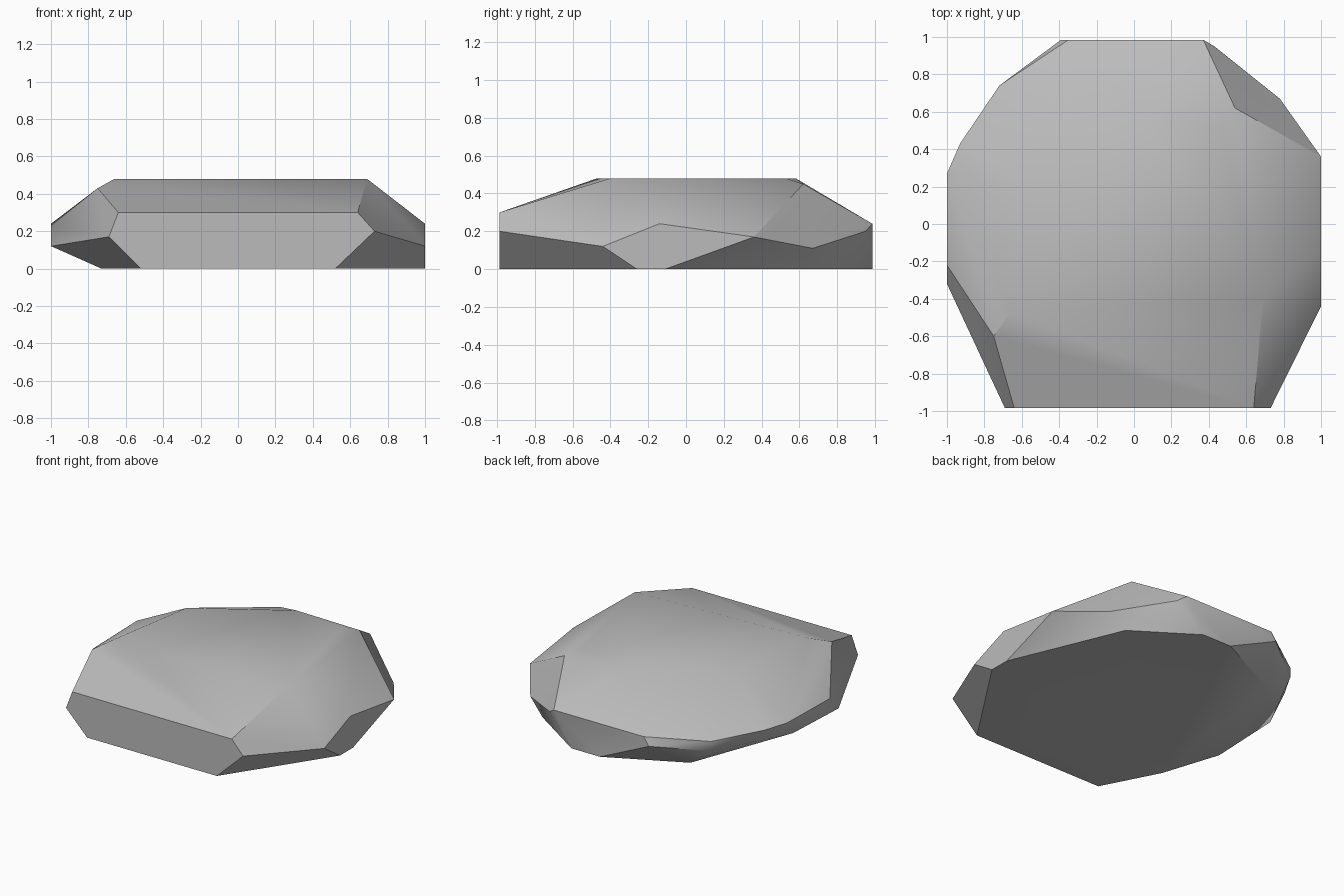
import bpy
import bmesh
import math

cube = bpy.data.objects.get("Cube")
if cube:
    bpy.data.objects.remove(cube, do_unlink=True)

# Single stone grey
stone = bpy.data.materials.new("stone_grey")
stone.use_nodes = True
grey = (0.5, 0.5, 0.5, 1.0)
stone.diffuse_color = grey
stone.node_tree.nodes["Principled BSDF"].inputs["Base Color"].default_value = grey

TOP, FRONT, BACK = 0.48, -0.985, 0.985

# Flat crown of the boulder
crown = [(x, y, TOP) for x, y in
         [(-.66, -.47), (.69, -.40), (.47, .53), (.06, .58), (-.55, .2)]]
# Footprint on the ground
foot = [(x, y, 0) for x, y in
        [(-.52, FRONT), (.52, FRONT), (1, -.26), (1, -.11), (.66, .70),
         (.23, BACK), (0, BACK), (-.54, .72), (-.73, -.58)]]
# Corners of the upright front and back facets
front = [(x, FRONT, z) for x, z in
         [(.73, .20), (.64, .30), (-.64, .30), (-.69, .17)]]
back = [(x, BACK, z) for x, z in [(.37, .24), (-.35, .24), (-.39, .18)]]
# Widest corners down each flank
left_flank = [(1, -.44, .12), (1, -.14, .24), (1, .36, .17),
              (.78, .67, .11), (.43, .95, .20), (.54, .62, .45)]
right_flank = [(-.75, -.60, .43), (-1, -.22, .23), (-1, -.32, .12),
               (-1, .27, .24), (-1, .20, .14), (-.93, .43, .23),
               (-.72, .74, .21), (-.72, .74, .14)]

# Wrap the corners into one faceted stone
bm = bmesh.new()
for p in crown + foot + front + back + left_flank + right_flank:
    bm.verts.new(p)
hull = bmesh.ops.convex_hull(bm, input=bm.verts[:])
loose = {v for v in hull["geom_interior"] + hull["geom_unused"]
         if isinstance(v, bmesh.types.BMVert) and not v.link_faces}
bmesh.ops.delete(bm, geom=list(loose), context='VERTS')
# Merge nearly flat triangles into broad facets
bmesh.ops.dissolve_limit(bm, angle_limit=math.radians(4),
                         verts=bm.verts[:], edges=bm.edges[:])
bmesh.ops.recalc_face_normals(bm, faces=bm.faces[:])
mesh = bpy.data.meshes.new("boulder")
bm.to_mesh(mesh)
bm.free()
mesh.materials.append(stone)

boulder = bpy.data.objects.new("boulder", mesh)
bpy.context.collection.objects.link(boulder)
bpy.ops.object.select_all(action='DESELECT')
boulder.select_set(True)
bpy.context.view_layer.objects.active = boulder
bpy.ops.object.shade_smooth_by_angle(angle=math.radians(31))
